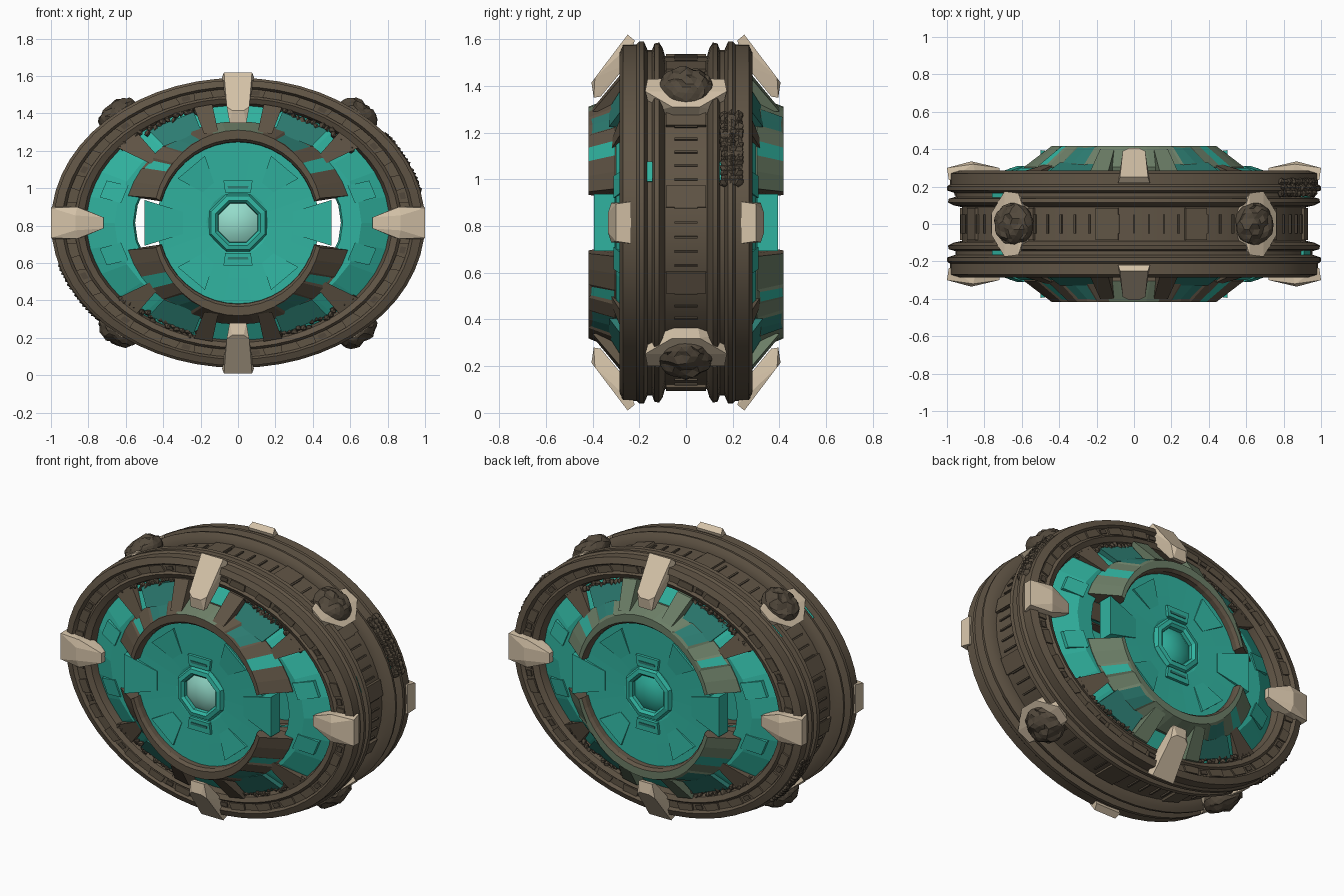
import bpy, bmesh, random
from math import sin, cos, pi, radians
from mathutils import Vector

random.seed(4)
CENTRE_Z = 0.815
SQUASH = 0.775

default_cube = bpy.data.objects.get("Cube")
if default_cube:
    bpy.data.objects.remove(default_cube, do_unlink=True)


def material(name, r, g, b):
    mat = bpy.data.materials.new(name)
    mat.use_nodes = True
    mat.diffuse_color = (r, g, b, 1)
    bsdf = mat.node_tree.nodes["Principled BSDF"]
    bsdf.inputs["Base Color"].default_value = (r, g, b, 1)
    bsdf.inputs["Roughness"].default_value = 0.8
    return mat


brown = material("weathered brown", 0.118, 0.09, 0.06)
dark = material("dark brown", 0.085, 0.066, 0.045)
teal = material("teal", 0.03, 0.45, 0.35)
deep = material("deep teal", 0.025, 0.2, 0.165)
pale = material("pale teal", 0.3, 0.72, 0.6)
sage = material("sage green", 0.15, 0.21, 0.135)
bone = material("bone", 0.66, 0.54, 0.39)


def polar(angle, r, y, squash=SQUASH):
    """Point on the oval of half width r."""
    return Vector((r * cos(angle), y, CENTRE_Z + squash * r * sin(angle)))


def finish(name, bm, mats, smooth=0):
    bmesh.ops.remove_doubles(bm, verts=bm.verts, dist=0.0005)
    bmesh.ops.recalc_face_normals(bm, faces=bm.faces)
    mesh = bpy.data.meshes.new(name)
    bm.to_mesh(mesh)
    bm.free()
    for mat in mats:
        mesh.materials.append(mat)
    if smooth:
        mesh.shade_smooth()
        mesh.set_sharp_from_angle(angle=radians(smooth))
    obj = bpy.data.objects.new(name, mesh)
    bpy.context.collection.objects.link(obj)


def sweep(profile, steps, start=0, end=2 * pi, closed=True):
    """Sweep an (r, y, squash) profile round the oval; returns bmesh and face grid."""
    bm = bmesh.new()
    full = abs(end - start - 2 * pi) < 0.001
    rows = [[bm.verts.new(polar(start + (end - start) * i / steps, *p)) for p in profile]
            for i in range(steps if full else steps + 1)]
    n = len(profile)
    grid = []
    for i in range(steps):
        a, b = rows[i], rows[(i + 1) % len(rows)]
        grid.append([bm.faces.new((a[j], a[(j + 1) % n], b[(j + 1) % n], b[j]))
                     for j in range(n if closed else n - 1)])
    if closed and not full:
        bm.faces.new(rows[0])
        bm.faces.new(rows[-1])
    return bm, grid


def hulls(name, point_sets, mat):
    """One object made of several convex blocks."""
    bm = bmesh.new()
    for points in point_sets:
        verts = [bm.verts.new(p) for p in points]
        bmesh.ops.convex_hull(bm, input=verts)
    bmesh.ops.delete(bm, geom=[v for v in bm.verts if not v.link_faces], context="VERTS")
    finish(name, bm, [mat])


def block(mid, inner, outer, depth, squash=SQUASH):
    """Block round angle mid; inner and outer are (r, half angle, y)."""
    return [polar(mid + k * half, r, y - d, squash) for r, half, y in (inner, outer)
            for k in (-1, 1) for d in (0, depth)]


def rubble(name, spots, size):
    """Rough clustered lumps."""
    bm = bmesh.new()
    for spot in spots:
        lump = bmesh.ops.create_icosphere(bm, subdivisions=1, radius=size)["verts"]
        for v in lump:
            v.co = v.co * random.uniform(0.7, 1.25) + spot
    finish(name, bm, [dark])


# Central groove drum with cross ribs
bm, _ = sweep([(0.92, -0.12), (0.92, 0.12), (0.82, 0.12), (0.82, -0.12)], 48)
finish("groove_drum", bm, [brown], 30)
hulls("groove_ribs", [block(radians(5 * i), (0.9, 0.006, 0.05), (0.93, 0.006, 0.05), 0.1)
                      for i in range(72)], dark)
hulls("groove_panels", [block(radians(30 * i + 9), (0.9, 0.07, 0.085), (0.935, 0.065, 0.085), 0.17)
                        for i in range(12)], brown)

RIM = [(0.8, 0.1), (0.92, 0.09), (0.965, 0.1), (0.995, 0.115), (0.99, 0.135),
       (0.955, 0.145), (0.955, 0.165), (1, 0.18), (1, 0.2), (0.985, 0.212),
       (0.985, 0.27), (0.94, 0.285), (0.925, 0.265), (0.875, 0.265),
       (0.86, 0.28), (0.825, 0.265), (0.8, 0.2)]
# The crest of the raised ring is round, its foot is oval
RING = [(0.42, 0.31, 1.02), (0.425, 0.4, 1.02), (0.435, 0.418, 1.03), (0.455, 0.418, 1.09),
        (0.61, 0.305, 0.89), (0.6, 0.25, 0.88)]
SKIRT = [(0.55, 0.27), (0.56, 0.3), (0.66, 0.3), (0.84, 0.21)]
DISH = [(0, 0.34, 1), (0.11, 0.345, 1), (0.17, 0.36, 1), (0.3, 0.365, 1),
        (0.44, 0.37, 1), (0.44, 0.28, 1)]
COLLAR = [(0.11, 0.33, 1), (0.115, 0.37, 1), (0.13, 0.385, 1), (0.155, 0.38, 1), (0.17, 0.35, 1)]
LENS = [(0, 0.38, 1), (0.07, 0.375, 1), (0.112, 0.35, 1)]
VERTICAL_CLAW = [(0.805, 0.075, 0.25), (0.78, 0.085, 0.22), (0.62, 0.06, 0.39), (0.6, 0.03, 0.405),
                 (0.535, 0.045, 0.395), (0.54, 0.045, 0.365), (0.68, 0.07, 0.25)]
SIDE_CLAW = [(1, 0.08, 0.3), (0.99, 0.09, 0.235), (0.86, 0.085, 0.32), (0.87, 0.04, 0.335),
             (0.72, 0.03, 0.3), (0.72, 0.03, 0.25), (0.84, 0.08, 0.24)]

for side, s in (("front", -1), ("back", 1)):
    def flip(profile):
        return [(r, y * s, *squash) for r, y, *squash in profile]

    def blocks(angles, inner, outer, depth, squash=SQUASH):
        i, o = (inner[0], inner[1], inner[2] * s), (outer[0], outer[1], outer[2] * s)
        return [block(radians(a), i, o, depth * s, squash) for a in angles]

    trim = sage if s > 0 else brown

    # Oval flanged rim with plates in its face channel and teal inlays in its groove
    bm, _ = sweep(flip(RIM), 56)
    finish(side + "_rim", bm, [brown], 30)
    hulls(side + "_rim_plates", blocks(range(6, 360, 12), (0.875, 0.06, 0.275),
                                       (0.925, 0.05, 0.275), 0.03), brown)
    hulls(side + "_rim_slots", blocks(range(12, 360, 24), (0.885, 0.025, 0.272),
                                      (0.915, 0.025, 0.272), 0.02), dark)
    hulls(side + "_rim_inlays", blocks((17, 138, 196), (0.94, 0.06, 0.167),
                                       (0.97, 0.06, 0.167), 0.024), teal)

    # Teal skirt between rim and raised ring
    bm, _ = sweep(flip(SKIRT), 28, closed=False)
    finish(side + "_skirt", bm, [teal])
    both = (1, -1)
    hulls(side + "_skirt_windows", blocks([90 + q + h for q in (0, 180) for h in (-27, 27)],
                                          (0.66, 0.17, 0.33), (0.8, 0.17, 0.265), 0.05), deep)
    hulls(side + "_struts", blocks([90 + q + h for q in (0, 180) for h in (-13, 13)],
                                   (0.64, 0.06, 0.4), (0.83, 0.06, 0.28), 0.09), trim)
    hulls(side + "_side_struts", blocks([90 + q + h for q in (0, 180) for h in (-46, 46)],
                                        (0.62, 0.05, 0.32), (0.83, 0.09, 0.265), 0.07), brown)
    hulls(side + "_side_panels", blocks([18, 162, 198, 342], (0.64, 0.1, 0.31),
                                        (0.76, 0.08, 0.27), 0.06), teal)

    # Raised ring, split at the sides, with inset windows on its outer slope
    for half, turn in (("upper", 0), ("lower", pi)):
        bm, grid = sweep(flip(RING), 18, turn + 0.27, turn + pi - 0.27)
        if s > 0:
            for column in grid:
                for j in (2, 3, 4):
                    column[j].material_index = 2
        elif turn == 0:
            for column in grid[7:11]:
                column[3].material_index = 2
        for columns, glass in (((2,), 1), ((15,), 1), ((4, 5), 3), ((12, 13), 3)):
            panes = [grid[i][3] for i in columns]
            bmesh.ops.inset_region(bm, faces=panes, thickness=0.018, depth=-0.006)
            for pane in panes:
                pane.material_index = glass
        finish(f"{side}_{half}_ring", bm, [brown, teal, sage, deep])

    # Round faceted dish with wedge plates, tabs and hub
    bm, _ = sweep(flip(DISH), 18, closed=False)
    finish(side + "_dish", bm, [teal])
    hulls(side + "_side_wedges", blocks([0, 180], (0.3, 0.2, 0.368),
                                        (0.515, 0.24, 0.395), 0.09, 1), teal)
    hulls(side + "_wedges", blocks([50, 130, 230, 310], (0.25, 0.16, 0.366),
                                   (0.4, 0.24, 0.382), 0.05, 1), teal)
    hulls(side + "_tabs", blocks([90, 270], (0.175, 0.4, 0.38), (0.24, 0.33, 0.38), 0.04, 1), teal)
    hulls(side + "_tab_slots", blocks([90, 270], (0.19, 0.28, 0.384),
                                      (0.205, 0.28, 0.384), 0.02, 1), deep)
    bm, _ = sweep(flip(COLLAR), 8, pi / 8, 2 * pi + pi / 8)
    finish(side + "_hub_collar", bm, [teal])
    bm, _ = sweep(flip(LENS), 8, pi / 8, 2 * pi + pi / 8, closed=False)
    finish(side + "_hub_lens", bm, [pale if s < 0 else teal], 40)

    # Bone claws at the four ends of the oval
    for end, q in (("top", 1), ("bottom", -1)):
        hulls(f"{side}_{end}_claw", [[(w * k, y * s, CENTRE_Z + q * d)
                                      for d, w, y in VERTICAL_CLAW for k in both]], bone)
    for end, q in (("left", 1), ("right", -1)):
        hulls(f"{side}_{end}_claw", [[(d * q, y * s, CENTRE_Z + w * k)
                                      for d, w, y in SIDE_CLAW for k in both]], bone)

    # Rough cord along the inner edge of the rim
    cord = [polar(radians(a + q), 0.8 + random.uniform(-0.02, 0.02), 0.255 * s)
            for q in (40, 104, 220, 284) for a in range(0, 37, 2)]
    rubble(side + "_inner_cord", cord, 0.019)

# Diagonal bone sockets holding rough domes
for label, degrees in (("upper_left", 48), ("upper_right", 132),
                       ("lower_right", 228), ("lower_left", 312)):
    a = radians(degrees)
    base = polar(a, 0.985, 0)
    out = Vector((cos(a), 0, sin(a) / SQUASH)).normalized()
    along = out.cross(Vector((0, 1, 0)))
    along *= 1 if along.z * sin(a) > 0 else -1

    def place(t, y, h):
        return base + along * t + Vector((0, y, 0)) + out * h

    socket = [place(t, y * m, h) for m in (1, -1)
              for t, y, h in ((-0.125, 0.06, 0), (-0.03, 0.175, 0.015), (0.06, 0.165, 0.015),
                              (0.09, 0.06, 0), (-0.05, 0.15, -0.08), (-0.1, 0.05, -0.09),
                              (0.09, 0.05, -0.09))]
    hulls(label + "_socket", [socket], bone)
    bm = bmesh.new()
    bmesh.ops.create_icosphere(bm, subdivisions=3, radius=0.115)
    for v in bm.verts:
        v.co = place(v.co.x + 0.02, v.co.y, v.co.z * 0.6 + random.uniform(-0.012, 0.012))
    finish(label + "_rough_dome", bm, [dark])

# Rough coils gripping the rear flange
for label, first in (("left", 13), ("right", 197)):
    coil = [polar(radians(first + 1.6 * i), 0.985, y) for i in range(16)
            for y in (0.165, 0.195, 0.225)]
    rubble(label + "_coil", coil, 0.022)
